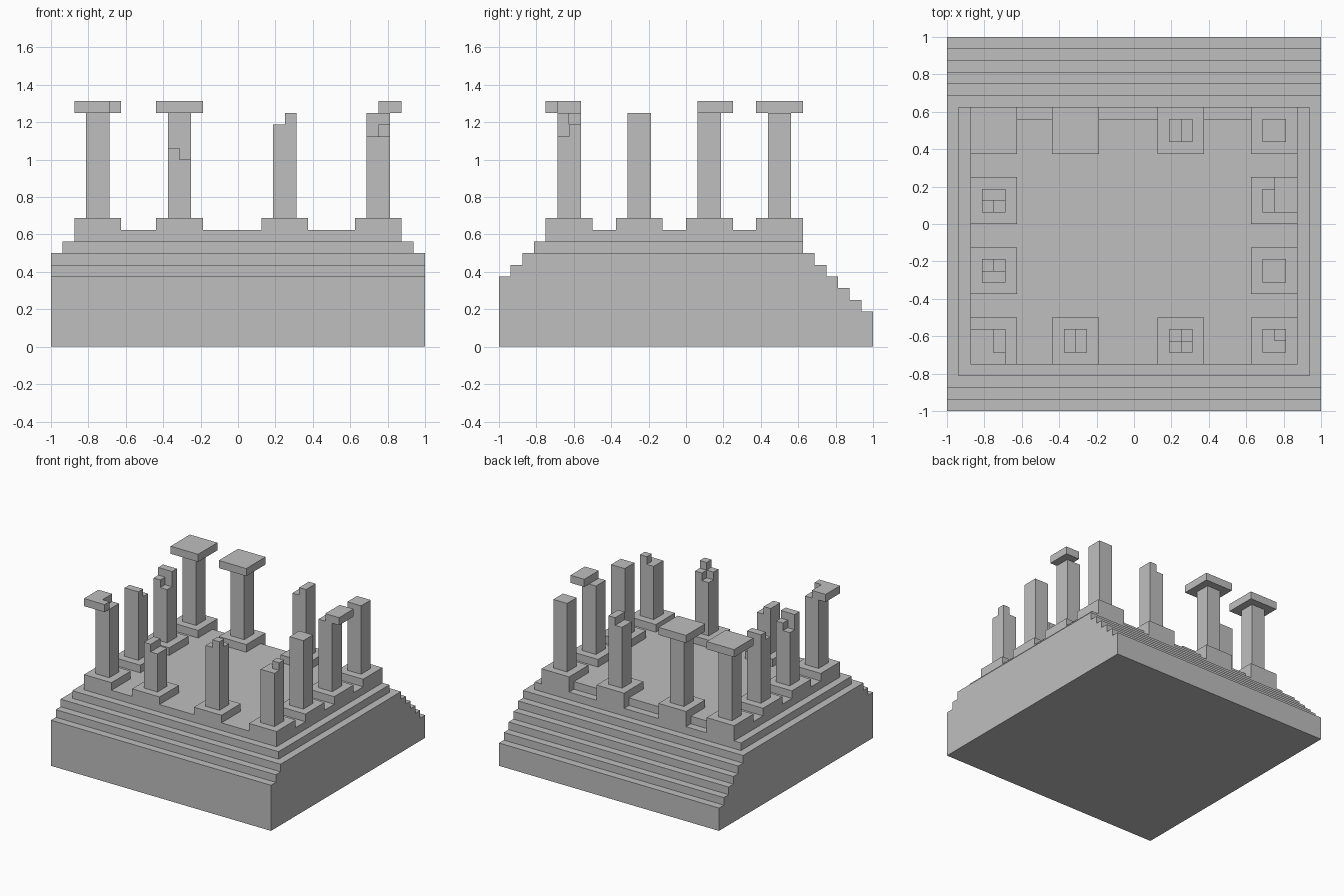
import bpy
import bmesh

if "Cube" in bpy.data.objects:
    bpy.data.objects.remove(bpy.data.objects["Cube"], do_unlink=True)

U = 1 / 16  # one building block

stone = bpy.data.materials.new("grey_stone")
stone.use_nodes = True
STONE_COLOUR = (0.52, 0.52, 0.52, 1)
stone.diffuse_color = STONE_COLOUR
stone.node_tree.nodes["Principled BSDF"].inputs["Base Color"].default_value = STONE_COLOUR


def finish(name, bm):
    """Turn a bmesh measured in blocks into a stone object."""
    bmesh.ops.scale(bm, vec=(U, U, U), verts=bm.verts)
    bmesh.ops.recalc_face_normals(bm, faces=bm.faces)
    mesh = bpy.data.meshes.new(name)
    bm.to_mesh(mesh)
    bm.free()
    mesh.materials.append(stone)
    obj = bpy.data.objects.new(name, mesh)
    bpy.context.collection.objects.link(obj)
    return obj


def add_box(bm, x0, x1, y0, y1, z0, z1):
    verts = bmesh.ops.create_cube(bm, size=1)["verts"]
    bmesh.ops.scale(bm, vec=(x1 - x0, y1 - y0, z1 - z0), verts=verts)
    bmesh.ops.translate(bm, vec=((x0 + x1) / 2, (y0 + y1) / 2, (z0 + z1) / 2), verts=verts)


def boxes(name, *specs):
    bm = bmesh.new()
    for spec in specs:
        add_box(bm, *spec)
    return finish(name, bm)


# Stepped base: side profile (y, z) swept across the full width
profile = [(-16, 0), (-16, 6)]
for y, z in [(-15, 7), (-14, 8)]:          # front steps
    profile += [(y, z - 1), (y, z)]
for y, z in zip(range(10, 16), range(8, 2, -1)):  # back steps
    profile += [(y + 1, z), (y + 1, z - 1 if y < 15 else 0)]
bm = bmesh.new()
side = bm.faces.new([bm.verts.new((-16, y, z)) for y, z in profile])
swept = bmesh.ops.extrude_face_region(bm, geom=[side])["geom"]
bmesh.ops.translate(bm, vec=(32, 0, 0), verts=[v for v in swept if isinstance(v, bmesh.types.BMVert)])
finish("stepped_base", bm)

# Terrace and raised floor
boxes("terrace", (-15, 15, -13, 10, 8, 9))
boxes("floor", (-14, 14, -12, 9, 9, 10))

# Columns: centre -> heights of the quadrants (-x-y, +x-y, -x+y, +x+y)
FULL = (20, 20, 20, 20)
columns = {
    "front_right": (-12, -10, FULL),
    "front_mid_right": (-5, -10, (17, 16, 17, 16)),
    "front_mid_left": (4, -10, (19, 20, 18, 19)),
    "front_left": (12, -10, (18, 18, 18, 19)),
    "side_front_right": (-12, -4, (20, 20, 18, 19)),
    "side_front_left": (12, -4, FULL),
    "side_back_right": (-12, 2, (19, 18, 20, 20)),
    "side_back_left": (12, 2, FULL),
    "back_right": (-12, 8, FULL),
    "back_mid_right": (-5, 8, FULL),
    "back_mid_left": (4, 8, (19, 20, 19, 20)),
    "back_left": (12, 8, FULL),
}
for name, (cx, cy, heights) in columns.items():
    # Plinth, reaching down to the terrace where the floor stops short
    boxes(name + "_plinth", (cx - 2, cx + 2, cy - 2, cy + 2, 9, 11))
    # Shaft, with the broken top built up from its lowest quadrant
    low = min(heights)
    parts = [(cx - 1, cx + 1, cy - 1, cy + 1, 11, low)]
    for i, h in enumerate(heights):
        if h > low:
            x, y = cx - 1 + i % 2, cy - 1 + i // 2
            parts.append((x, x + 1, y, y + 1, low, h))
    boxes(name + "_shaft", *parts)

# Capitals: two whole, two broken
for name in ("back_right", "back_mid_right"):
    cx, cy, _ = columns[name]
    boxes(name + "_capital", (cx - 2, cx + 2, cy - 2, cy + 2, 20, 21))
boxes("front_right_capital", (-14, -12, -12, -9, 20, 21), (-12, -11, -12, -11, 20, 21))
boxes("side_back_left_capital", (12, 14, 1, 4, 20, 21))
